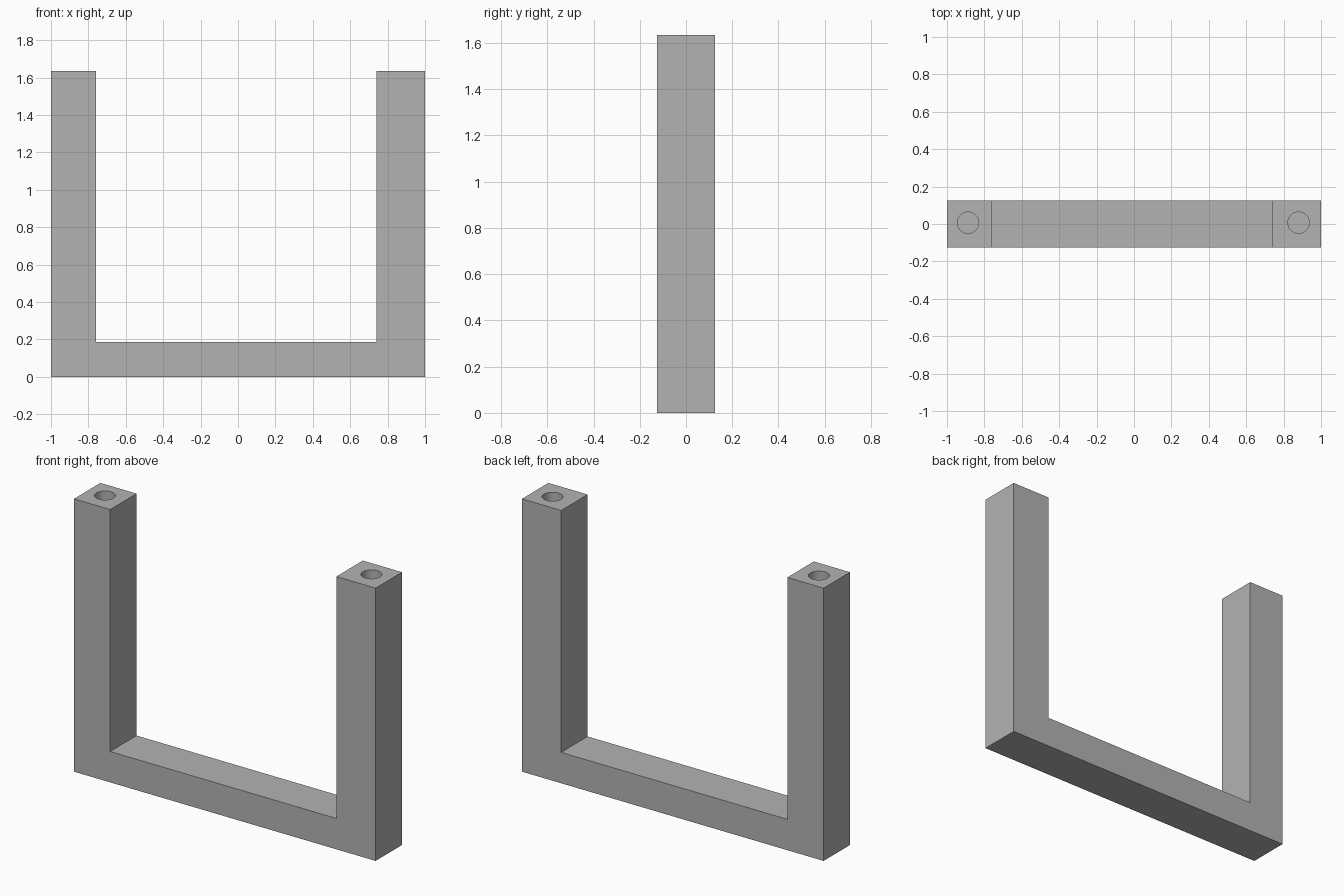
import bpy
import bmesh
import math

default = bpy.data.objects.get("Cube")
if default:
    bpy.data.objects.remove(default, do_unlink=True)

HEIGHT, HALF_DEPTH, BAR_TOP = 1.635, 0.125, 0.185
HOLE_RADIUS, HOLE_DEPTH = 0.057, 0.4

grey = bpy.data.materials.new("plain grey")
grey.use_nodes = True
colour = (0.45, 0.45, 0.45, 1)
grey.diffuse_color = colour
grey.node_tree.nodes["Principled BSDF"].inputs["Base Color"].default_value = colour

# U-shaped frame: front profile extruded through its depth
profile = [(-1, 0), (1, 0), (1, HEIGHT), (0.74, HEIGHT),
           (0.74, BAR_TOP), (-0.76, BAR_TOP), (-0.76, HEIGHT), (-1, HEIGHT)]
bm = bmesh.new()
front = bm.faces.new([bm.verts.new((x, -HALF_DEPTH, z)) for x, z in profile])
side = bmesh.ops.extrude_face_region(bm, geom=[front])
back = [v for v in side["geom"] if isinstance(v, bmesh.types.BMVert)]
bmesh.ops.translate(bm, verts=back, vec=(0, 2 * HALF_DEPTH, 0))
bmesh.ops.recalc_face_normals(bm, faces=bm.faces)
mesh = bpy.data.meshes.new("u_frame")
bm.to_mesh(mesh)
bm.free()
mesh.materials.append(grey)
frame = bpy.data.objects.new("u_frame", mesh)
bpy.context.collection.objects.link(frame)


# Blind round hole in the top of a post
def drill(x, y):
    bpy.ops.mesh.primitive_cylinder_add(
        vertices=48, radius=HOLE_RADIUS, depth=2 * HOLE_DEPTH, location=(x, y, HEIGHT))
    cutter = bpy.context.object
    cutter.name = "hole_cutter"
    cutter.hide_render = True
    cutter.data.materials.append(grey)
    cut = frame.modifiers.new("post_hole", "BOOLEAN")
    cut.operation = "DIFFERENCE"
    cut.solver = "EXACT"
    cut.object = cutter
    bpy.context.view_layer.objects.active = frame
    bpy.ops.object.modifier_apply(modifier=cut.name)
    bpy.data.objects.remove(cutter, do_unlink=True)


for hole_x in (-0.887, 0.88):
    drill(hole_x, 0.007)

# Smooth hole walls, sharp block edges
bpy.ops.object.select_all(action="DESELECT")
frame.select_set(True)
bpy.context.view_layer.objects.active = frame
bpy.ops.object.shade_smooth_by_angle(angle=math.radians(30))
